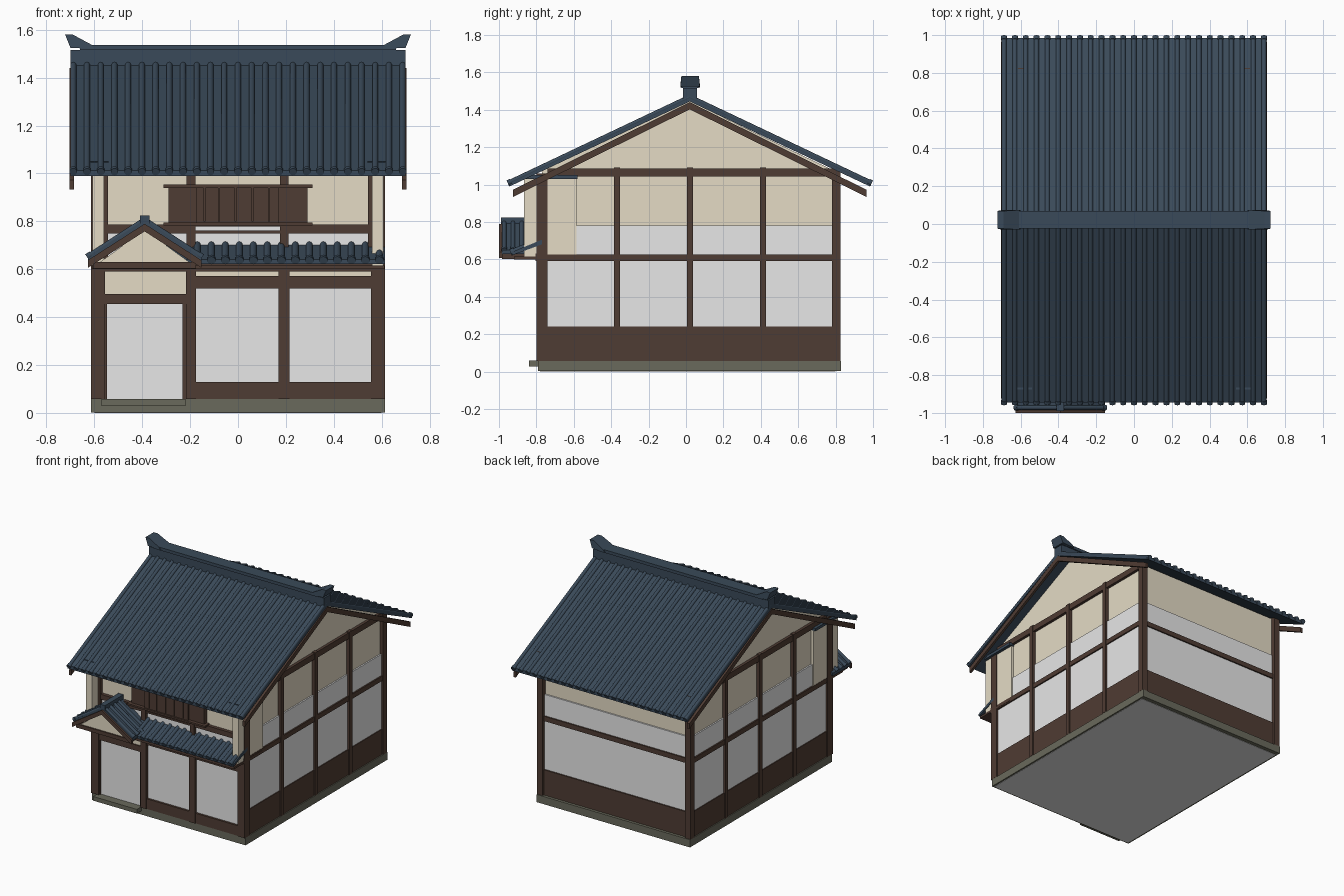
import bpy, bmesh
from mathutils import Vector, Matrix

cube = bpy.data.objects.get("Cube")
if cube:
    bpy.data.objects.remove(cube)


def material(name, *rgb):
    m = bpy.data.materials.new(name)
    m.use_nodes = True
    m.diffuse_color = (*rgb, 1)
    m.node_tree.nodes["Principled BSDF"].inputs["Base Color"].default_value = (*rgb, 1)
    return m


TILE = material("slate blue tile", .042, .068, .1)
WOOD = material("dark brown wood", .078, .045, .033)
PLASTER = material("cream plaster", .78, .71, .56)
PAPER = material("white panel", .8, .8, .8)
STONE = material("grey stone", .144, .144, .107)


def finish(name, mat, bm, smooth=False):
    bmesh.ops.recalc_face_normals(bm, faces=bm.faces)
    mesh = bpy.data.meshes.new(name)
    bm.to_mesh(mesh)
    bm.free()
    mesh.materials.append(mat)
    ob = bpy.data.objects.new(name, mesh)
    bpy.context.collection.objects.link(ob)
    if smooth:
        bpy.ops.object.select_all(action='DESELECT')
        ob.select_set(True)
        bpy.context.view_layer.objects.active = ob
        bpy.ops.object.shade_smooth_by_angle(angle=.9)
    return ob


def boxes(name, mat, *spans):
    """Each span is (x0, x1, y0, y1, z0, z1)."""
    bm = bmesh.new()
    for x0, x1, y0, y1, z0, z1 in spans:
        mid = Matrix.Translation(((x0 + x1) / 2, (y0 + y1) / 2, (z0 + z1) / 2))
        size = Matrix.Diagonal((x1 - x0, y1 - y0, z1 - z0, 1))
        bmesh.ops.create_cube(bm, size=1, matrix=mid @ size)
    return finish(name, mat, bm)


def prism(name, mat, outline, axis, a, b):
    """Extrude an outline of (horizontal, z) points along x or y."""
    bm = bmesh.new()
    put = (lambda h, z: (a, h, z)) if axis == 'x' else (lambda h, z: (h, a, z))
    face = bm.faces.new([bm.verts.new(put(h, z)) for h, z in outline])
    new = bmesh.ops.extrude_face_region(bm, geom=[face])['geom']
    step = Vector((b - a, 0, 0)) if axis == 'x' else Vector((0, b - a, 0))
    bmesh.ops.translate(bm, vec=step, verts=[g for g in new if isinstance(g, bmesh.types.BMVert)])
    return finish(name, mat, bm)


def chevron(c, peak, half, drop, thick):
    return [(c - half, peak - drop), (c, peak), (c + half, peak - drop),
            (c + half, peak - drop - thick), (c, peak - thick), (c - half, peak - drop - thick)]


def rods(name, mat, lines, radius):
    """Round tile ribs with a slightly larger disc at the eave end."""
    bm = bmesh.new()
    for top, low in lines:
        top, low = Vector(top), Vector(low)
        d = low - top
        turn = d.to_track_quat('Z', 'Y').to_matrix().to_4x4()
        tip = low - d.normalized() * .01
        for mid, r, length in (((top + low) / 2, radius, d.length), (tip, radius * 1.25, .02)):
            bmesh.ops.create_cone(bm, cap_ends=True, segments=10, radius1=r, radius2=r,
                                  depth=length, matrix=Matrix.Translation(mid) @ turn)
    return finish(name, mat, bm, True)


SIDES = (-1, 1)
MID = .02  # y of the main ridge


def side_box(s, inner, outer, *rest):
    return (min(s * inner, s * outer), max(s * inner, s * outer), *rest)


# Base and wall cores
boxes("foundation", STONE, (-.613, .613, -.79, .83, .002, .057))
boxes("door_step", STONE, (-.57, -.22, -.84, -.78, .028, .058))
boxes("lower_wall_core", PAPER, (-.6, .6, -.78, .8, 0, .78))
prism("upper_walls", PLASTER, [(-.77, .1), (.79, .1), (.79, 1.075), (MID, 1.445), (-.77, 1.075)],
      'x', -.59, .59)

# Side and back timber frame
for s in SIDES:
    side = "left" if s > 0 else "right"
    posts = [(-.8, -.74), (-.385, -.352), (.005, .037), (.395, .428), (.78, .825)]
    boxes(side + "_side_posts", WOOD,
          *[side_box(s, .57 if y0 > .5 or y0 < -.5 else .585, .614, y0, y1, .057,
                     .62 if y0 < -.5 else 1.09) for y0, y1 in posts],
          side_box(s, .6, .614, -.8, -.74, .6, 1.06))
    boxes(side + "_side_rails", WOOD, side_box(s, .58, .61, -.74, .8, .592, .627),
          side_box(s, .58, .61, -.74, .8, 1.042, 1.085),
          side_box(s, .58, .606, -.76, .81, .057, .24))
    # Short wall projecting beside the upper front window, with its tile cap
    boxes(side + "_wing_wall", PLASTER, side_box(s, .56, .608, -.865, -.585, .615, 1.03))
    boxes(side + "_wing_cap", TILE, side_box(s, .54, .63, -.875, -.58, 1.03, 1.05))
boxes("back_rails", WOOD, (-.6, .6, .78, .81, .592, .627), (-.6, .6, .78, .81, .057, .24))

# Ground floor front
boxes("front_posts", WOOD, (-.613, -.555, -.8, -.74, .057, .6), (-.218, -.175, -.8, -.75, .057, .62),
      (.17, .215, -.8, -.75, .057, .62), (.555, .613, -.8, -.74, .057, .6))
boxes("front_beams", WOOD, (-.613, .613, -.805, -.75, .59, .632), (-.175, .555, -.795, -.75, .52, .572),
      (-.555, -.218, -.795, -.75, .455, .496), (-.175, .555, -.795, -.75, .057, .13),
      (-.555, -.548, -.79, -.75, .057, .455), (-.232, -.218, -.79, -.75, .057, .455))
boxes("front_transoms", PLASTER, (-.175, .555, -.786, -.76, .572, .59),
      (-.555, -.218, -.786, -.76, .496, .59))

# Upper floor front with shuttered window
boxes("upper_front_posts", WOOD, (-.215, -.178, -.8, -.76, .63, 1.06), (.175, .21, -.8, -.76, .63, 1.06),
      *[side_box(s, .543, .56, -.8, -.76, .63, 1.06) for s in SIDES])
boxes("upper_front_rails", WOOD, (-.55, -.2, -.795, -.76, .75, .787), (.2, .55, -.795, -.76, .75, .787),
      (-.2, .2, -.795, -.76, .75, .762), (-.2, .2, -.795, -.76, .779, .79),
      (-.55, .55, -.795, -.76, 1.0, 1.05))
boxes("window_shutters", WOOD, (-.29, .29, -.8, -.76, .79, .945), (-.175, .17, -.815, -.76, .785, .95))
boxes("window_rails", WOOD, (-.312, .312, -.825, -.76, .94, .953), (-.312, .312, -.825, -.76, .783, .795))
boxes("shutter_battens", WOOD, *[(x - .004, x + .004, -.822, -.81, .8, .94)
                                for x in (-.14, -.08, -.01, .06, .13)])

# Main roof
PEAK, HALF, DROP = 1.468, .965, .455
prism("main_roof", TILE, chevron(MID, PEAK, HALF, DROP, .024), 'x', -.7, .7)
COUNT = 25
ribs = []
for i in range(COUNT):
    x = -.688 + 1.376 * i / (COUNT - 1)
    ribs += [((x, MID, PEAK), (x, MID + s * (HALF + .008), PEAK - DROP - .006)) for s in SIDES]
rods("main_roof_ribs", TILE, ribs, .013)
for s in SIDES:
    prism("gable_bargeboard", WOOD, chevron(MID, 1.44, .945, .468, .038), 'x', s * .685, s * .703)

# Ridge beam and flared ends
boxes("ridge_beam", TILE, (-.7, .7, MID - .036, MID + .04, 1.45, 1.515),
      (-.66, .66, MID - .044, MID + .048, 1.515, 1.537))
for s in SIDES:
    end = prism("ridge_end", TILE, [(s * h, z) for h, z in
                ((.6, 1.52), (.61, 1.537), (.69, 1.58), (.722, 1.58), (.7, 1.525))],
                'y', MID - .045, MID + .049)
    for v in end.data.vertices:  # flare wider at the base
        if v.co.z < 1.57:
            v.co.y = MID + (v.co.y - MID) * 1.1

# Front canopy over the ground floor
boxes("canopy_soffit", WOOD, (-.61, .612, -.92, -.6, .6, .616))
prism("canopy_roof", TILE, [(-.93, .622), (-.93, .64), (-.77, .705), (-.77, .68)], 'x', -.4, .614)
rods("canopy_ribs", TILE, [((x, -.77, .705), (x, -.938, .637)) for x in
                           [-.17 + .0585 * i for i in range(14)]], .014)

# Gabled porch over the door
PX = -.39
prism("porch_roof", TILE, chevron(PX, .805, .237, .155, .022), 'y', -.985, -.78)
prism("porch_bargeboard", WOOD, chevron(PX, .79, .237, .152, .032), 'y', -1, -.982)
prism("porch_gable", PLASTER, [(PX - .2, .62), (PX, .765), (PX + .2, .62)], 'y', -.975, -.8)
boxes("porch_beam", WOOD, (-.605, -.175, -.985, -.8, .603, .63))
boxes("porch_ridge", TILE, (PX - .02, PX + .02, -.99, -.78, .79, .825))
rods("porch_ribs", TILE, [((PX, y, .805), (PX + s * .24, y, .65))
                          for y in (-.972, -.925, -.878, -.83) for s in SIDES], .012)
